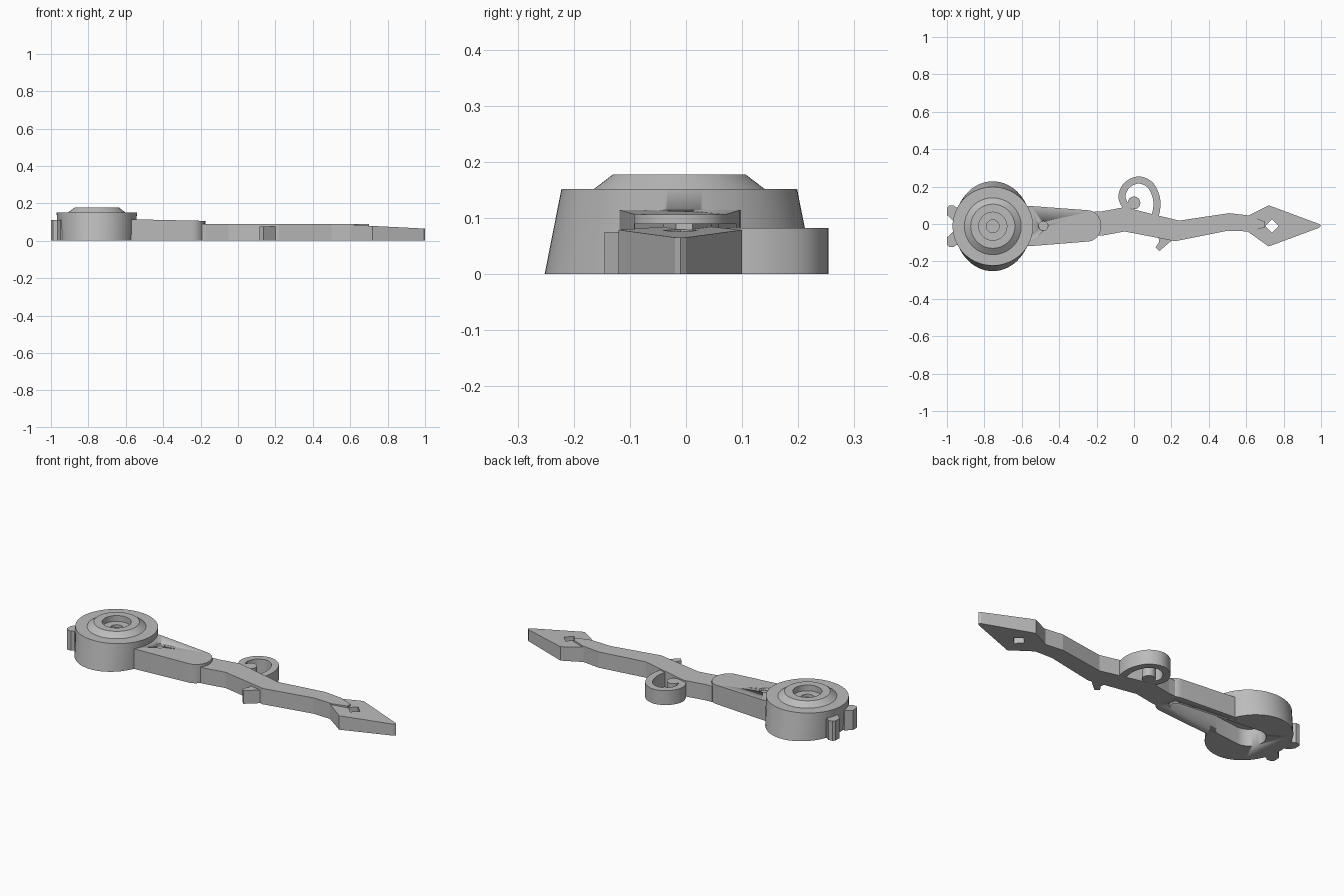
import bpy, bmesh
from math import sin, cos, pi, radians
from mathutils import Vector

if "Cube" in bpy.data.objects:
    bpy.data.objects.remove(bpy.data.objects["Cube"])

grey = bpy.data.materials.new("plain_grey")
grey.use_nodes = True
grey.diffuse_color = (0.5, 0.5, 0.5, 1)
grey.node_tree.nodes["Principled BSDF"].inputs["Base Color"].default_value = (0.5, 0.5, 0.5, 1)

HUB = Vector((-0.755, -0.012))


def finish(name, bm, smooth=True):
    bmesh.ops.recalc_face_normals(bm, faces=bm.faces)
    mesh = bpy.data.meshes.new(name)
    bm.to_mesh(mesh)
    bm.free()
    mesh.materials.append(grey)
    obj = bpy.data.objects.new(name, mesh)
    bpy.context.collection.objects.link(obj)
    if smooth:
        bpy.ops.object.select_all(action='DESELECT')
        obj.select_set(True)
        bpy.context.view_layer.objects.active = obj
        bpy.ops.object.shade_smooth_by_angle(angle=radians(25))
    return obj


def prism(name, outline, top, bottom=0.0, smooth=True):
    """Extrude an outline; top is a height or a function of x."""
    height = top if callable(top) else (lambda x: top)
    bm = bmesh.new()
    low = [bm.verts.new((x, y, bottom)) for x, y in outline]
    high = [bm.verts.new((x, y, height(x))) for x, y in outline]
    bm.faces.new(low)
    bm.faces.new(high)
    for i in range(len(low)):
        j = (i + 1) % len(low)
        bm.faces.new((low[i], low[j], high[j], high[i]))
    return finish(name, bm, smooth)


def arc(cx, cy, r, start, end, n):
    return [(cx + r * cos(start + (end - start) * i / n),
             cy + r * sin(start + (end - start) * i / n)) for i in range(n + 1)]


def circle(cx, cy, r, n=32):
    return arc(cx, cy, r, 0, 2 * pi, n)[:-1]


def cut(target, cutter):
    mod = target.modifiers.new("cut", 'BOOLEAN')
    mod.operation = 'DIFFERENCE'
    mod.solver = 'EXACT'
    mod.object = cutter
    cutter.hide_render = True
    cutter.hide_viewport = True
    cutter.display_type = 'WIRE'


# Round hub with a stepped rim, centre recess and an oval foot
rings = [(0.205, 0.24, 0), (0.215, 0.21, 0.152), (0.152, 0.152, 0.152),
         (0.118, 0.118, 0.178), (0.075, 0.075, 0.178), (0.075, 0.075, 0.145),
         (0.034, 0.034, 0.145), (0.034, 0.034, 0.13)]
bm = bmesh.new()
SEG = 64
loops = [[bm.verts.new((HUB.x + rx * cos(2 * pi * i / SEG),
                        HUB.y + ry * sin(2 * pi * i / SEG), z))
          for i in range(SEG)] for rx, ry, z in rings]
for a, b in zip(loops, loops[1:]):
    for i in range(SEG):
        j = (i + 1) % SEG
        bm.faces.new((a[i], a[j], b[j], b[i]))
bm.faces.new(loops[0])
bm.faces.new(loops[-1])
hub = finish("hub", bm)

# Tapered arm with a rounded end
arm_outline = [(-0.6, -0.12), (-0.55, -0.118), (-0.25, -0.094)]
arm_outline += [(-0.25 + 0.075 * cos(t), -0.01 + 0.084 * sin(t))
                for t in [-pi / 2 + pi * i / 16 for i in range(1, 16)]]
arm_outline += [(-0.25, 0.074), (-0.55, 0.096), (-0.6, 0.098)]
arm = prism("arm", arm_outline, lambda x: 0.106 - 0.022 * (x + 0.17))

# Keyhole slot on the underside, and the small pin hole
slot_outline = arc(HUB.x, HUB.y, 0.085, pi / 2, 3 * pi / 2, 20)
slot_outline += arc(-0.285, HUB.y, 0.035, -pi / 2, pi / 2, 14)
slot = prism("slot_cutter", slot_outline, 0.095, -0.05)
pin = prism("pin_hole_cutter", circle(-0.485, -0.01, 0.025), 0.2, 0.1)
cut(hub, slot)
cut(arm, slot)
cut(arm, pin)

# Two rounded prongs behind the hub
prong = [(-0.9, 0.03), (-0.968, 0.03), (-1, 0.06), (-1, 0.097),
         (-0.99, 0.11), (-0.965, 0.112), (-0.95, 0.1), (-0.9, 0.1)]
for side, name in ((1, "back_prong"), (-1, "front_prong")):
    prism(name, [(x, HUB.y + side * y) for x, y in prong], 0.112, smooth=False)

# Wavy shaft, ending in a narrow tongue on the arrowhead
prism("shaft", [(-0.21, -0.063), (-0.17, -0.062), (-0.05, -0.04), (0.22, -0.092),
                (0.5, -0.036), (0.62, -0.04), (0.7, -0.018), (0.7, 0.012),
                (0.62, 0.045), (0.51, 0.058), (0.24, 0.018), (-0.05, 0.09),
                (-0.17, 0.068), (-0.21, 0.066)], 0.09, smooth=False)

# Arrowhead with a diamond hole
head = prism("arrowhead", [(0.6, -0.035), (0.72, -0.12), (0.99, -0.02), (1, -0.01),
                           (0.99, 0.0), (0.72, 0.1), (0.6, 0.04)],
             lambda x: 0.085 - 0.05 * (x - 0.6), smooth=False)
diamond = prism("diamond_cutter", circle(0.738, -0.01, 0.036, 4), 0.2, -0.1, smooth=False)
cut(head, diamond)

# Small thorn on the front edge
prism("thorn", [(0.13, -0.065), (0.135, -0.095), (0.115, -0.125), (0.135, -0.145),
                (0.205, -0.085), (0.2, -0.06)], 0.075, smooth=False)

# Curl: a band swept along a spiral, ending in a round bud
path = [(0.11, 0.03), (0.122, 0.09), (0.117, 0.15), (0.085, 0.21), (0.025, 0.235),
        (-0.035, 0.21), (-0.064, 0.155), (-0.05, 0.105), (-0.015, 0.082)]
pts = [Vector(p) for p in path]
ext = [pts[0] * 2 - pts[1]] + pts + [pts[-1] * 2 - pts[-2]]
dense = []
for a, b, c, d in zip(ext, ext[1:], ext[2:], ext[3:]):
    for k in range(6):
        t = k / 6
        dense.append(0.5 * (2 * b + (c - a) * t + (2 * a - 5 * b + 4 * c - d) * t * t
                            + (3 * b - a - 3 * c + d) * t ** 3))
dense.append(pts[-1])
left, right = [], []
for i, p in enumerate(dense):
    d = (dense[min(i + 1, len(dense) - 1)] - dense[max(i - 1, 0)]).normalized()
    n = Vector((-d.y, d.x)) * 0.019
    left.append(tuple(p + n))
    right.append(tuple(p - n))
prism("curl", left + right[::-1], 0.082)
prism("curl_bud", circle(0.0, 0.113, 0.034, 24), 0.082)
